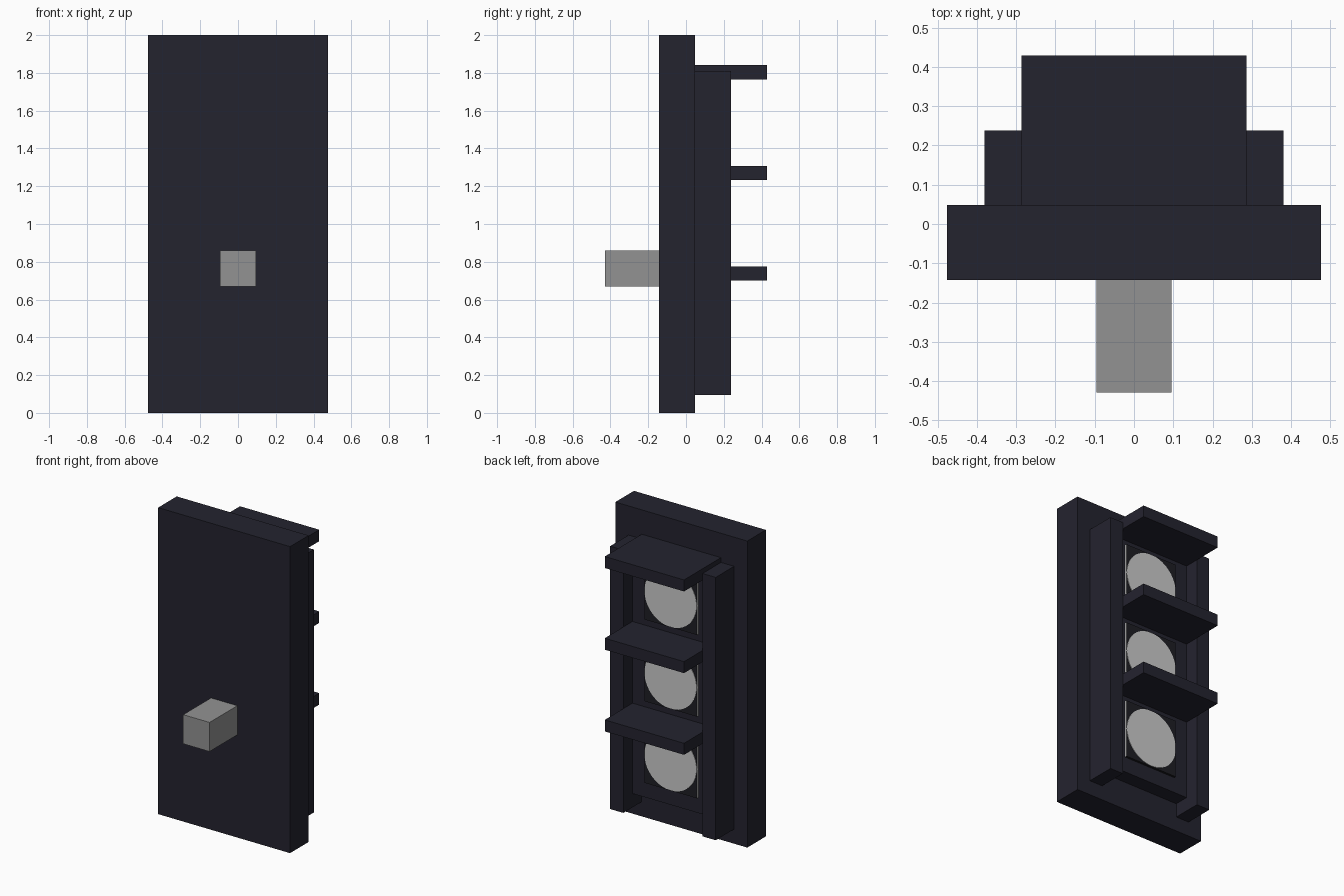
import bpy, bmesh, math
from mathutils import Matrix

if "Cube" in bpy.data.objects:
    bpy.data.objects.remove(bpy.data.objects["Cube"])


def material(name, rgb):
    m = bpy.data.materials.new(name)
    m.diffuse_color = (*rgb, 1)
    m.use_nodes = True
    m.node_tree.nodes["Principled BSDF"].inputs["Base Color"].default_value = m.diffuse_color
    return m


HOUSING = material("dark slate", (0.0175, 0.0168, 0.028))
LAMP_BLACK = material("lamp black", (0.013, 0.013, 0.017))
LENS = material("pale lens grey", (0.60, 0.60, 0.60))
POST = material("post grey", (0.29, 0.29, 0.29))


def finish(name, bm, *mats):
    me = bpy.data.meshes.new(name)
    bm.to_mesh(me)
    bm.free()
    for m in mats:
        me.materials.append(m)
    ob = bpy.data.objects.new(name, me)
    bpy.context.collection.objects.link(ob)
    return ob


def box(name, x, y, z, mat, side_mat=None):
    """Box from (min, max) ranges, optionally with its x-facing sides recoloured."""
    bm = bmesh.new()
    bmesh.ops.create_cube(bm, size=1)
    for v in bm.verts:
        v.co = [r[0] if c < 0 else r[1] for c, r in zip(v.co, (x, y, z))]
    bm.normal_update()
    if side_mat:
        for f in bm.faces:
            f.material_index = int(abs(f.normal.x) > 0.5)
    return finish(name, bm, *([mat, side_mat] if side_mat else [mat]))


def disc(name, radius, depth, y, z, mat):
    """Short cylinder facing +y, with its inner cap at y."""
    bm = bmesh.new()
    place = Matrix.Translation((0, y + depth / 2, z)) @ Matrix.Rotation(math.pi / 2, 4, 'X')
    bmesh.ops.create_cone(bm, cap_ends=True, segments=40, radius1=radius,
                          radius2=radius, depth=depth, matrix=place)
    return finish(name, bm, mat)


# Backing board and the mounting post
BACK = 0.048
box("backing_board", (-0.476, 0.476), (-0.143, BACK), (0, 2), HOUSING)
box("mounting_post", (-0.095, 0.095), (-0.429, -0.143), (0.67, 0.86), POST)

# Side rails and the recessed panel between them
for side, x in (("left", (-0.381, -0.286)), ("right", (0.286, 0.381))):
    box(side + "_rail", x, (BACK, 0.238), (0.095, 1.81), HOUSING)
box("lamp_panel", (-0.286, 0.286), (BACK, 0.143), (0.185, 1.81), HOUSING)

# Three lamps, each with a round lens and a hood above
for i, name in enumerate(("lower", "middle", "upper")):
    dz = 0.533 * i
    box(name + "_lamp", (-0.19, 0.19), (0.143, 0.157), (0.286 + dz, 0.667 + dz),
        LAMP_BLACK, LENS)
    disc(name + "_lens", 0.188, 0.003, 0.157, 0.476 + dz, LENS)
    box(name + "_hood", (-0.286, 0.286), (BACK, 0.429), (0.70 + dz, 0.775 + dz), HOUSING)
